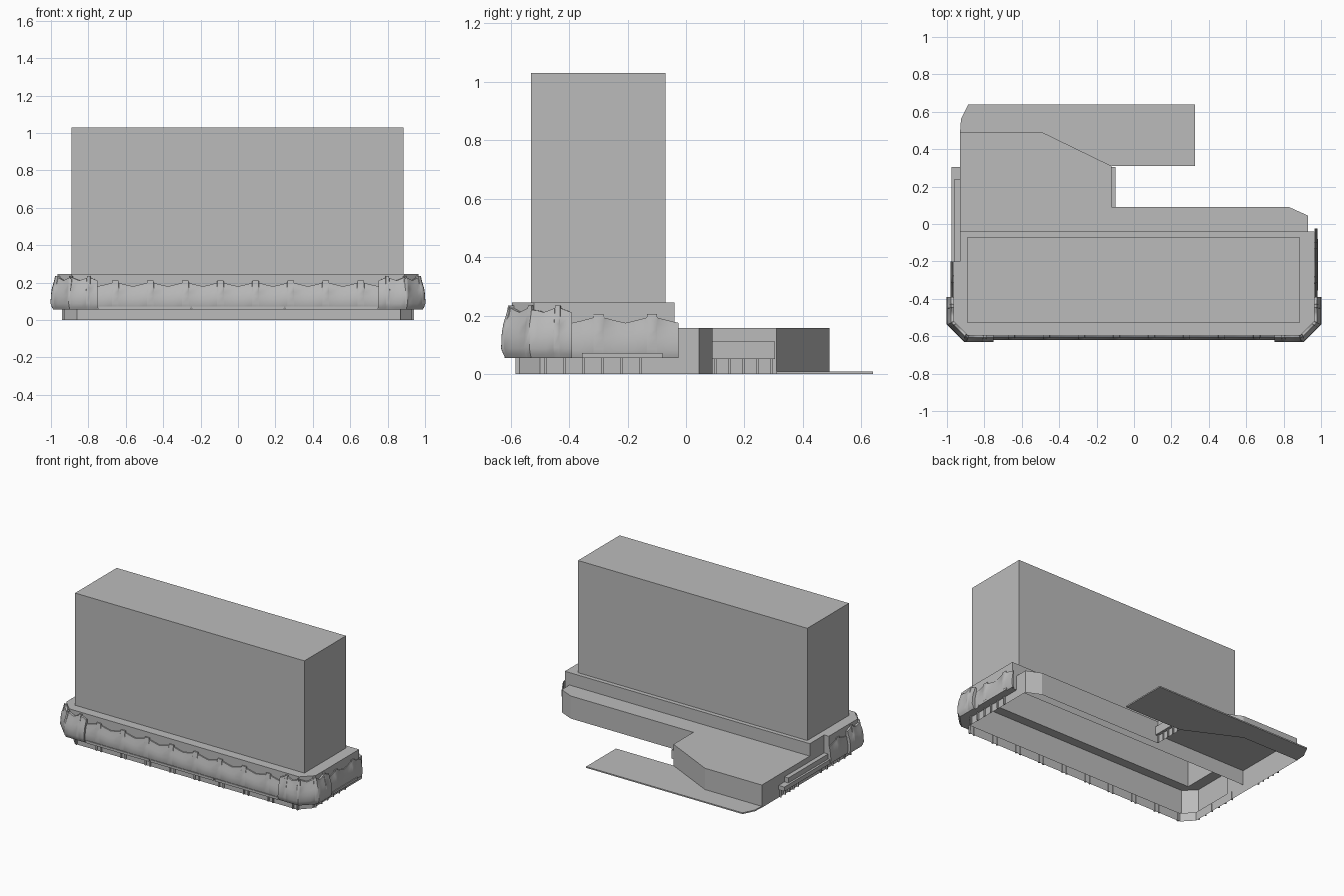
import bpy
from mathutils import Vector

cube = bpy.data.objects.get("Cube")
if cube:
    bpy.data.objects.remove(cube, do_unlink=True)

grey = bpy.data.materials.new("plain_grey")
grey.use_nodes = True
COLOUR = (0.5, 0.5, 0.5, 1)
grey.diffuse_color = COLOUR
grey.node_tree.nodes["Principled BSDF"].inputs["Base Color"].default_value = COLOUR


def make(name, verts, faces, smooth=False):
    mesh = bpy.data.meshes.new(name)
    mesh.from_pydata(verts, [], faces)
    mesh.materials.append(grey)
    mesh.update()
    obj = bpy.data.objects.new(name, mesh)
    bpy.context.collection.objects.link(obj)
    if smooth:
        bpy.ops.object.select_all(action='DESELECT')
        obj.select_set(True)
        bpy.context.view_layer.objects.active = obj
        bpy.ops.object.shade_smooth_by_angle(angle=0.7)
    return obj


def prism(name, outline, z0, z1, walls=True, top=True, bottom=False):
    """Extrude an anticlockwise outline; the ends can stay open."""
    n = len(outline)
    verts = [(x, y, z) for z in (z0, z1) for x, y in outline]
    faces = [(i, (i + 1) % n, n + (i + 1) % n, n + i) for i in range(n)] if walls else []
    if top:
        faces.append(tuple(range(n, 2 * n)))
    if bottom:
        faces.append(tuple(reversed(range(n))))
    return make(name, verts, faces)


def rect(x0, x1, y0, y1):
    return [(x0, y0), (x1, y0), (x1, y1), (x0, y1)]


def box(name, x0, x1, y0, y1, z0, z1):
    return prism(name, rect(x0, x1, y0, y1), z0, z1, bottom=True)


# Outward bulge of a facade panel: (share of height, share of depth)
BULGE = [(0, 0), (0, .6), (.08, .8), (.2, 1), (.45, .95), (.65, .8), (.85, .5), (1, .35), (1, 0)]
# Scalloped top of one bay: (share of width, drop)
SCALLOP = [(0, .03), (.15, .024), (.4, .012), (.41, 0), (.59, 0), (.6, .012), (.85, .024)]


def facade(name, path, z0, z1, depth, bays, wave=1.0):
    """Sweep the bulge along an anticlockwise wall path with a scalloped top."""
    pts = [Vector(p) for p in path]
    dirs = [(b - a).normalized() for a, b in zip(pts, pts[1:])]
    norms = [Vector((d.y, -d.x)) for d in dirs]
    lengths = [(b - a).length for a, b in zip(pts, pts[1:])]
    total = sum(lengths)
    starts = [sum(lengths[:i]) for i in range(len(pts))]
    # mitred outward direction at every path point
    mitres = [norms[0]]
    for a, b in zip(norms, norms[1:]):
        mitres.append((a + b) / (1 + a.dot(b)))
    mitres.append(norms[-1])
    stops = [((b + u) / bays * total, d) for b in range(bays) for u, d in SCALLOP]
    stops += [(total, SCALLOP[0][1])] + [(s, .02) for s in starts[1:-1]]
    verts, faces, k = [], [], len(BULGE)
    stops.sort()
    for s, drop in stops:
        i = max(j for j in range(len(dirs)) if starts[j] <= s + 1e-6)
        t = min(1, (s - starts[i]) / lengths[i])
        base = pts[i].lerp(pts[i + 1], t)
        out = mitres[i].lerp(mitres[i + 1], t)
        for v, w in BULGE:
            p = base + out * depth * w
            verts.append((p.x, p.y, z0 + v * (z1 - drop * wave - z0)))
    for c in range(len(stops) - 1):
        for r in range(k - 1):
            a, b = c * k + r, (c + 1) * k + r
            faces.append((a, b, b + 1, a + 1))
    last = (len(stops) - 1) * k
    faces += [tuple(reversed(range(k))), tuple(range(last, last + k))]
    return make(name, verts, faces, True)


# Ground storey: open shell of walls with roofs behind the main block
FRONT = [(-.93, -.5), (-.86, -.575), (.86, -.575), (.93, -.5)]
prism("front_base_walls", FRONT + [(.93, -.04), (-.93, -.04)], 0, .06, top=False)
# remove the hidden back wall so the shell stays hollow
base = bpy.data.objects["front_base_walls"].data
verts = [tuple(v.co) for v in base.vertices]
walls = [tuple(p.vertices) for p in base.polygons if p.center.y < -.05]
bpy.data.objects.remove(bpy.data.objects["front_base_walls"], do_unlink=True)
make("front_base_walls", verts, walls)

REAR = [(.93, -.04), (.93, .045), (.83, .09), (-.12, .09), (-.12, .31),
        (-.49, .49), (-.93, .49), (-.93, -.04)]
n = len(REAR)
make("rear_wing", [(x, y, z) for z in (0, .158) for x, y in REAR],
     [(i, i + 1, n + i + 1, n + i) for i in range(n - 1)] + [tuple(range(n, 2 * n))])

# Upper podium: walls, underside ledge and roof around the tower
POD = [(-.965, -.52), (-.89, -.595), (.89, -.595), (.965, -.52), (.965, -.04),
       (-.93, -.04), (-.93, -.2), (-.965, -.2)]
prism("podium_walls", POD, .055, .245, top=False)
ledge_in = FRONT + [(.93, -.04)]
ledge_out = [POD[i] for i in range(5)]
make("podium_ledge", [(x, y, .055) for x, y in ledge_in + ledge_out],
     [(i, i + 1, i + 6, i + 5) for i in range(4)])
make("left_ledge", [(x, y, .055) for x, y in rect(-.965, -.93, -.52, -.2)], [(3, 2, 1, 0)])
TOWER = rect(-.89, .885, -.53, -.07)
make("podium_roof", [(x, y, .245) for x, y in POD + TOWER],
     [(0, 1, 8, 11), (1, 2, 9, 8), (2, 3, 9), (3, 4, 10, 9), (4, 5, 11, 10),
      (5, 6, 11), (6, 7, 0, 11)])

# Tower, open underneath
prism("tower", TOWER, .245, 1.03)

# Bulging scalloped facade panels
facade("front_facade", [(-.75, -.595), (.75, -.595)], .055, .21, .025, 8)
for side, s in (("left", 1), ("right", -1)):
    path = [(s * .75, -.595), (s * .89, -.595), (s * .965, -.52), (s * .965, -.39)]
    facade(side + "_corner_facade", path[::s], .055, .235, .037, 4, .8)
facade("left_side_facade", [(.965, -.39), (.965, -.025)], .055, .205, .016, 2)
facade("right_side_facade", [(-.965, -.2), (-.965, -.39)], .055, .205, .016, 1)

# Sills along the lower edge of the facades
for i in range(3):
    x = -.75 + i * .5
    box("front_sill", x + .005, x + .495, -.621, -.595, .055, .072)
box("side_sill", .965, .985, -.355, -.08, .055, .072)

# Canopies on the wing
box("right_canopy", -.975, -.93, -.2, .305, .055, .085)
box("right_canopy_screen", -.96, -.93, -.2, .24, .085, .12)
box("entrance_canopy", -.12, -.1, .09, .305, .052, .112)

# Slim mullions around the ground floor
for i in range(-4, 6):
    for dx in (0, .035):
        x = i * .19 - .12 + dx
        if abs(x) < .87:
            box("front_mullion", x - .005, x + .005, -.583, -.57, 0, .055)
for i in range(6):
    y = -.48 + i * .065
    for s in (-1, 1):
        box("side_mullion", s * .935 - .006, s * .935 + .006, y - .004, y + .004, 0, .055)
for i in range(5):
    y = .1 + i * .048
    box("entrance_mullion", -.12, -.112, y - .004, y + .004, 0, .055)
    box("wing_mullion", -.942, -.93, y - .004, y + .004, 0, .055)

# Thin paved terrace behind the wing
prism("terrace", [(-.93, .49), (-.49, .49), (-.12, .31), (.325, .31), (.325, .64),
                  (-.885, .64), (-.925, .56)], 0, .009, bottom=True)
